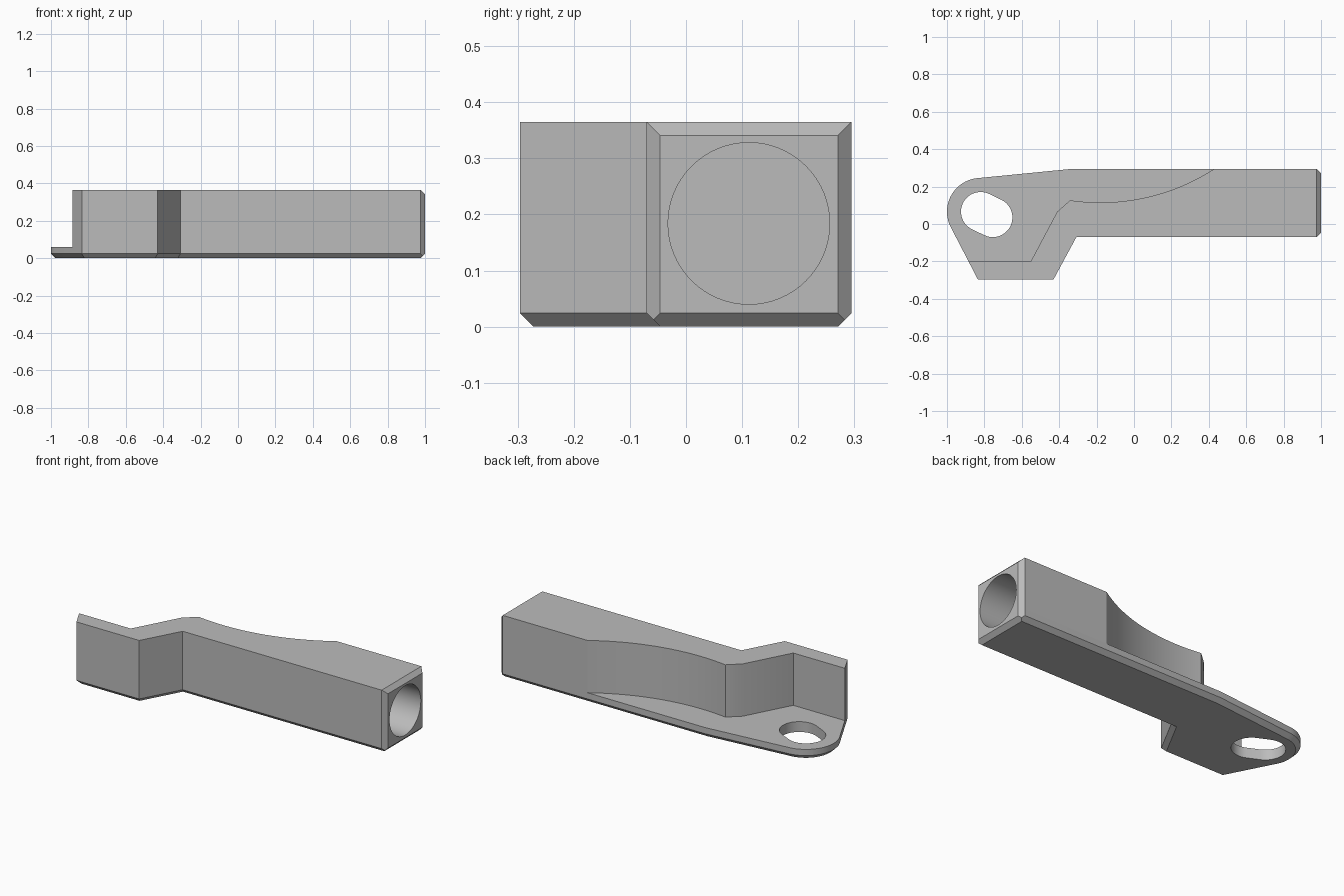
import bpy, bmesh
from math import sin, cos, radians, pi, sqrt
from mathutils import Vector

cube = bpy.data.objects.get("Cube")
if cube:
    bpy.data.objects.remove(cube, do_unlink=True)

grey = bpy.data.materials.new("light grey")
grey.use_nodes = True
colour = (0.5, 0.5, 0.5, 1)
grey.diffuse_color = colour
grey.node_tree.nodes["Principled BSDF"].inputs["Base Color"].default_value = colour

CH = 0.024      # chamfer size
PLATE = 0.06    # plate thickness
TOP = 0.365     # overall height
FRONT, BACK, SIDE = -0.296, 0.295, -0.07


def arc(cx, cy, r, a0, a1, n):
    """Points on an arc, angles in degrees."""
    return [(cx + r * cos(radians(a0 + (a1 - a0) * i / n)),
             cy + r * sin(radians(a0 + (a1 - a0) * i / n))) for i in range(n + 1)]


def inset(points, d):
    """Mitred inward offset of a counter-clockwise outline."""
    out = []
    for i, p in enumerate(points):
        p, a, b = Vector(p), Vector(points[i - 1]), Vector(points[(i + 1) % len(points)])
        u, v = (p - a).normalized(), (b - p).normalized()
        n1, n2 = Vector((-u.y, u.x)), Vector((-v.y, v.x))
        out.append(tuple(p + (n1 + n2) * d / (1 + n1.dot(n2))))
    return out


def loft(name, layers, end_cuts=False):
    """Solid through (outline, height) layers, with optional end chamfers."""
    bm = bmesh.new()
    rings = [[bm.verts.new((x, y, z)) for x, y in pts] for pts, z in layers]
    bm.faces.new(rings[0][::-1])
    bm.faces.new(rings[-1])
    for low, high in zip(rings, rings[1:]):
        for i in range(len(low)):
            j = (i + 1) % len(low)
            bm.faces.new((low[i], low[j], high[j], high[i]))
    if end_cuts:
        for point, normal in (((1, 0, TOP - CH), (1, 0, 1)),
                              ((1, BACK - CH, 0), (1, 1, 0)),
                              ((1, SIDE + CH, 0), (1, -1, 0))):
            bmesh.ops.bisect_plane(bm, geom=bm.verts[:] + bm.edges[:] + bm.faces[:],
                                   plane_co=point, plane_no=normal, clear_outer=True)
            bmesh.ops.holes_fill(bm, edges=[e for e in bm.edges if e.is_boundary])
    bmesh.ops.recalc_face_normals(bm, faces=bm.faces[:])
    mesh = bpy.data.meshes.new(name)
    bm.to_mesh(mesh)
    bm.free()
    mesh.materials.append(grey)
    obj = bpy.data.objects.new(name, mesh)
    bpy.context.collection.objects.link(obj)
    return obj


def cut(obj, cutter):
    mod = obj.modifiers.new("cut", 'BOOLEAN')
    mod.operation, mod.solver, mod.object = 'DIFFERENCE', 'EXACT', cutter
    bpy.context.view_layer.objects.active = obj
    bpy.ops.object.modifier_apply(modifier=mod.name)
    bpy.data.objects.remove(cutter, do_unlink=True)


# Base plate with a rounded lug and chamfered underside
lug = arc(-0.82, 0.066, 0.18, 95.6, 207.4, 20)
foot = [(-0.835, FRONT), (-0.43, FRONT), (-0.308, SIDE), (1, SIDE)]
outline = [(1, BACK), (-0.33, BACK)] + lug + foot
plate = loft("base_plate", [(inset(outline, CH), 0), (outline, CH), (outline, PLATE)], True)

# Elongated hole through the lug
slot = arc(-0.755, 0.035, 0.105, -115.5, 64.5, 24) + arc(-0.82, 0.066, 0.105, 64.5, 244.5, 24)
cut(plate, loft("slot_cutter", [(slot, -0.1), (slot, 0.2)]))

# Tall arm with a scooped back
R, cx, low = 1.12, -0.18, 0.115
scoop = []
for i in range(25):
    x = 0.43 - 0.772 * i / 24
    scoop.append((x, BACK if i == 0 else low + R - sqrt(R * R - (x - cx) ** 2)))
t = (-0.2 - lug[-1][1]) / (FRONT - lug[-1][1])
edge_x = lug[-1][0] + t * (foot[0][0] - lug[-1][0])
arm_outline = [(1, BACK)] + scoop + [(-0.411, 0.065), (-0.552, -0.2), (edge_x, -0.2)] + foot
arm = loft("arm", [(arm_outline, PLATE), (arm_outline, TOP)], True)

# Round blind socket in the end, cut through arm and plate alike
for part in (arm, plate):
    bpy.ops.mesh.primitive_cylinder_add(vertices=64, radius=0.144, depth=0.8,
                                        location=(0.85, 0.112, 0.184), rotation=(0, pi / 2, 0))
    cutter = bpy.context.object
    cutter.data.materials.append(grey)
    cut(part, cutter)

# Join both solids' shading along hard edges
for part in (plate, arm):
    bpy.ops.object.select_all(action='DESELECT')
    part.select_set(True)
    bpy.context.view_layer.objects.active = part
    bpy.ops.object.shade_smooth_by_angle(angle=radians(25))
